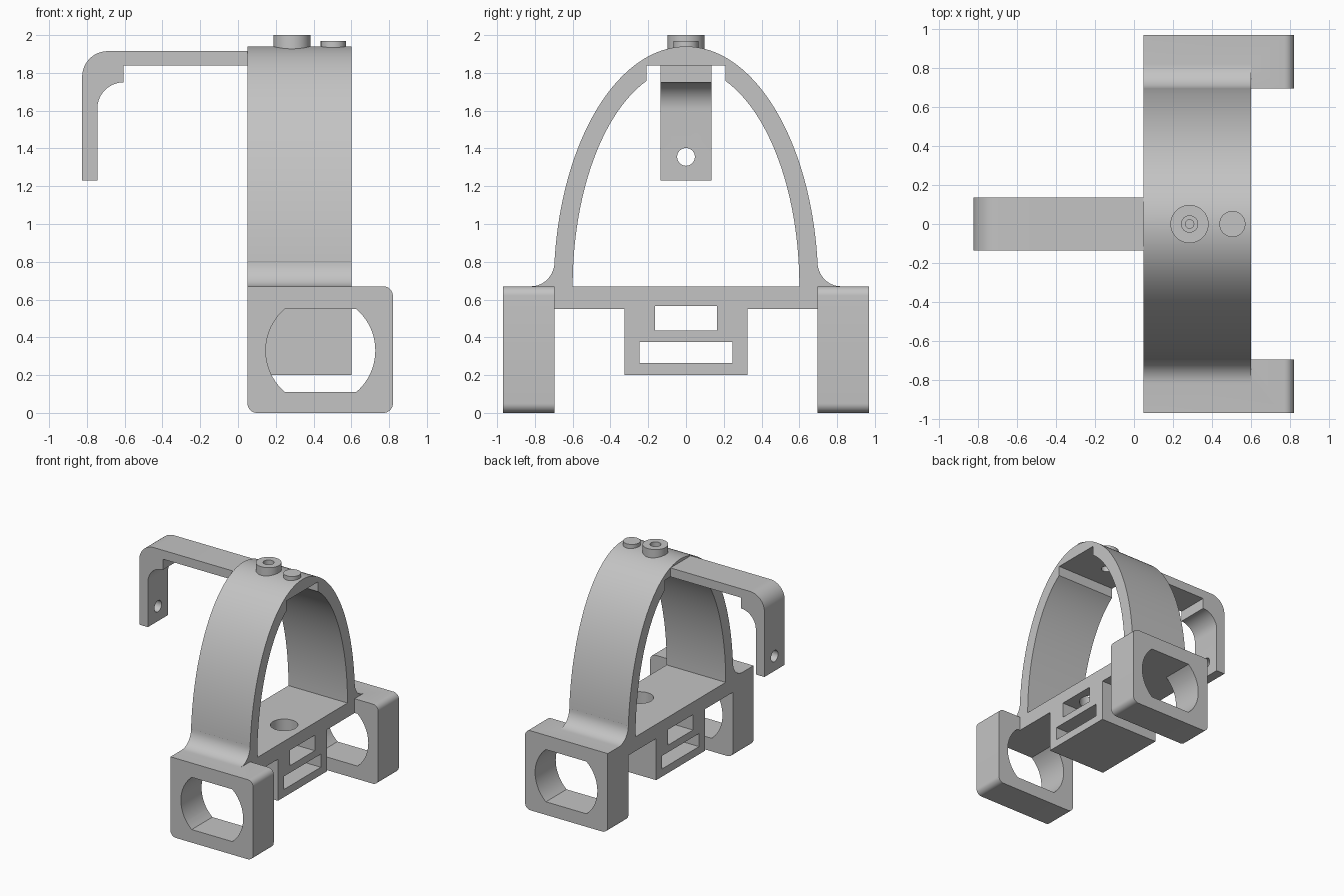
import bpy, bmesh, math

if "Cube" in bpy.data.objects:
    bpy.data.objects.remove(bpy.data.objects["Cube"], do_unlink=True)

grey = bpy.data.materials.new("plain_grey")
grey.use_nodes = True
grey.diffuse_color = (0.55, 0.55, 0.55, 1)
grey.node_tree.nodes["Principled BSDF"].inputs["Base Color"].default_value = (0.55, 0.55, 0.55, 1)


def arc(cx, cy, rx, ry, start, end, n=16):
    """Points on an elliptical arc, angles in degrees."""
    angles = [math.radians(start + (end - start) * i / n) for i in range(n + 1)]
    return [(cx + rx * math.cos(a), cy + ry * math.sin(a)) for a in angles]


def circle(cx, cy, r, n=48):
    return arc(cx, cy, r, r, 0, 360, n)[:-1]


def rect(a0, a1, b0, b1):
    return [(a0, b0), (a1, b0), (a1, b1), (a0, b1)]


def mirrored(half):
    """Close a half profile that starts at the top, by reflecting it."""
    return half + [(-a, b) for a, b in reversed(half) if abs(a) > 1e-6]


def extrude(name, profile, axis, lo, hi):
    """Solid made by sweeping a flat profile along one axis."""
    place = {"x": lambda a, b, d: (d, a, b),
             "y": lambda a, b, d: (a, d, b),
             "z": lambda a, b, d: (a, b, d)}[axis]
    bm = bmesh.new()
    face = bm.faces.new([bm.verts.new(place(a, b, lo)) for a, b in profile])
    swept = bmesh.ops.extrude_face_region(bm, geom=[face])["geom"]
    bmesh.ops.translate(bm, vec=place(0, 0, hi - lo),
                        verts=[v for v in swept if isinstance(v, bmesh.types.BMVert)])
    bmesh.ops.recalc_face_normals(bm, faces=bm.faces)
    mesh = bpy.data.meshes.new(name)
    bm.to_mesh(mesh)
    bm.free()
    mesh.materials.append(grey)
    obj = bpy.data.objects.new(name, mesh)
    bpy.context.collection.objects.link(obj)
    return obj


def combine(obj, tool, operation="DIFFERENCE"):
    """Apply a boolean and drop the tool."""
    mod = obj.modifiers.new("boolean", "BOOLEAN")
    mod.operation = operation
    mod.solver = "EXACT"
    mod.object = tool
    bpy.context.view_layer.objects.active = obj
    bpy.ops.object.modifier_apply(modifier=mod.name)
    bpy.data.objects.remove(tool, do_unlink=True)


X0, X1 = 0.05, 0.60      # depth of the arch
BASE = 0.67              # top of the base plate
BOSS_X = 0.285

# Arch, flared feet, base plate and slotted box as one profile
half = arc(0, BASE, 0.70, 1.27, 90, 5.9, 40)
half += arc(0.82, 0.80, 0.124, 0.13, 180, 270, 10)
half += [(0.82, 0.60), (0.70, 0.55), (0.325, 0.55), (0.325, 0.20)]
frame = extrude("arch_frame", mirrored(half), "x", X0, X1)

# Arch opening with the flat recess under its crown
opening = [(0.21, 1.84)] + arc(0, BASE, 0.60, 1.16, 69.5, 0, 32)
combine(frame, extrude("cutter", mirrored(opening), "x", X0 - 0.1, X1 + 0.1))

# Slots through the box
for w, z0, z1 in ((0.165, 0.435, 0.565), (0.245, 0.265, 0.375)):
    combine(frame, extrude("cutter", rect(-w, w, z0, z1), "x", X0 - 0.1, X1 + 0.1))

# Hole from the plate down into the upper slot
combine(frame, extrude("cutter", circle(0.43, 0, 0.105), "z", 0.50, 0.75))

# Side rings: rounded blocks with a flat-sided round opening
r = 0.05
block = [(X0, BASE)] + arc(X0 + r, r, r, r, 180, 270, 8)
block += arc(0.82 - r, r, r, r, 270, 360, 8) + arc(0.82 - r, BASE - r, r, r, 0, 90, 8)
flat = math.degrees(math.asin(0.22 / 0.29))
bore = arc(0.437, 0.33, 0.29, 0.29, -flat, flat, 20)
bore += arc(0.437, 0.33, 0.29, 0.29, 180 - flat, 180 + flat, 20)
for side in (-1, 1):
    lo, hi = sorted((side * 0.695, side * 0.97))
    ring = extrude("side_ring", block, "y", lo, hi)
    combine(ring, extrude("cutter", bore, "y", lo - 0.1, hi + 0.1))
    combine(frame, ring, "UNION")

# Boss and button on the crown
boss = extrude("crown_boss", circle(BOSS_X, 0, 0.098), "z", 1.88, 2.0)
button = extrude("crown_button", circle(0.505, 0, 0.067), "z", 1.88, 1.97)

# Stepped bore through boss and crown
for radius, z0, z1 in ((0.022, 1.80, 2.05), (0.042, 1.95, 2.05), (0.042, 1.80, 1.90)):
    for part in (boss, frame):
        combine(part, extrude("cutter", circle(BOSS_X, 0, radius, 32), "z", z0, z1))

# Hooked arm with a gusset at the bend
hook = [(X0 + 0.02, 1.915)] + arc(-0.69, 1.78, 0.135, 0.135, 90, 180)
hook += [(-0.825, 1.23), (-0.745, 1.23)] + arc(-0.605, 1.61, 0.14, 0.14, 180, 90)
hook += [(-0.605, 1.84), (X0 + 0.02, 1.84)]
arm = extrude("hooked_arm", hook, "y", -0.135, 0.135)
combine(arm, extrude("cutter", circle(0, 1.355, 0.047, 32), "x", -0.9, -0.7))

# Smooth curves, sharp edges
for obj in (frame, boss, button, arm):
    bpy.ops.object.select_all(action="DESELECT")
    obj.select_set(True)
    bpy.context.view_layer.objects.active = obj
    bpy.ops.object.shade_smooth_by_angle(angle=math.radians(30))
